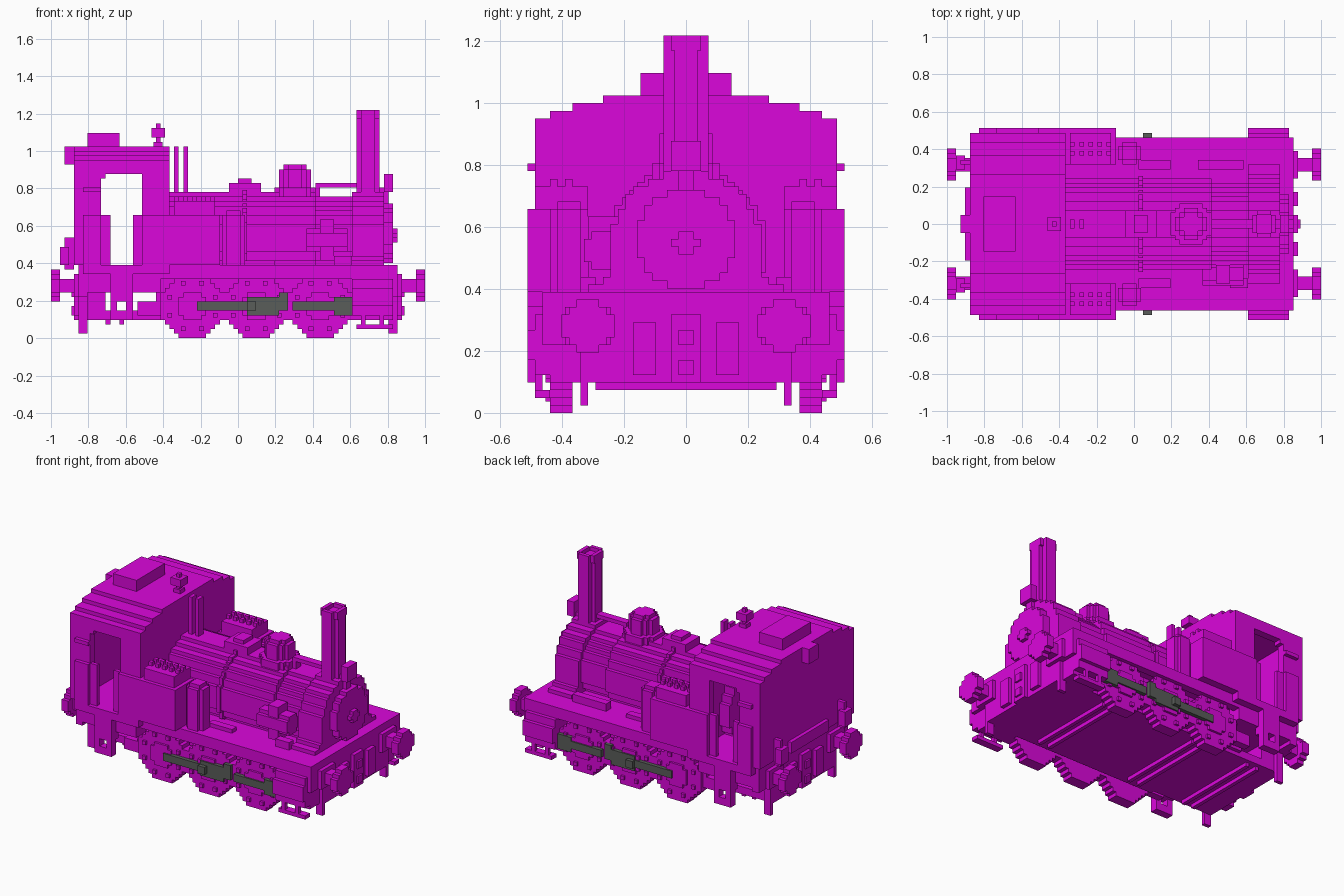
import bpy
import bmesh
import math

UNIT = 2 / 82  # edge of one building block

if "Cube" in bpy.data.objects:
    bpy.data.objects.remove(bpy.data.objects["Cube"], do_unlink=True)


def make_material(name, color):
    mat = bpy.data.materials.new(name)
    mat.use_nodes = True
    mat.diffuse_color = color
    mat.node_tree.nodes["Principled BSDF"].inputs["Base Color"].default_value = color
    return mat


paint = make_material("magenta paint", (0.71, 0.002, 0.71, 1))
steel = make_material("dark grey steel", (0.1, 0.11, 0.1, 1))


def box(x0, x1, y0, y1, z0, z1):
    """Block as an outline, an axis and a range, all in block units."""
    return [(x0, y0), (x1, y0), (x1, y1), (x0, y1)], "z", z0, z1


def wide(x0, x1, half, z0, z1):
    return box(x0, x1, -half, half, z0, z1)


def disc(axis, u, v, r, lo, hi):
    """Round bar with a stepped, blocky outline."""
    odd = r % 1
    right, left = [], []
    for row in range(int(2 * r)):
        low = row - r
        chord = math.sqrt(r * r - (low + 0.5) ** 2)
        half = max(math.floor(chord - odd + 0.5) + odd, 0.5)
        for edge in (low, low + 1):
            right.append((u + half, v + edge))
            left.append((u - half, v + edge))
    outline = right + left[::-1]
    clean = [p for i, p in enumerate(outline) if p != outline[i - 1]]
    return clean, axis, lo, hi


def part(name, *solids, material=paint, mirror=False):
    bm = bmesh.new()
    place = {
        "x": lambda u, v, w: (w, u, v),
        "y": lambda u, v, w: (u, w, v),
        "z": lambda u, v, w: (u, v, w),
    }
    for outline, axis, lo, hi in solids:
        rings = []
        for w in (lo, hi):
            rings.append([bm.verts.new([c * UNIT for c in place[axis](u, v, w)])
                          for u, v in outline])
        bottom, top = rings
        bm.faces.new(bottom)
        bm.faces.new(top)
        for i in range(len(outline)):
            bm.faces.new((bottom[i - 1], bottom[i], top[i], top[i - 1]))
    bmesh.ops.recalc_face_normals(bm, faces=bm.faces)
    mesh = bpy.data.meshes.new(name)
    bm.to_mesh(mesh)
    bm.free()
    mesh.materials.append(material)
    obj = bpy.data.objects.new(name, mesh)
    bpy.context.scene.collection.objects.link(obj)
    if mirror:
        mod = obj.modifiers.new("Mirror", "MIRROR")
        mod.use_axis = (False, True, False)
        mod.use_mirror_merge = False
    return obj


# Chassis
part("running_plate", wide(-35, 35, 19, 14, 16))
part("valance", box(-35, 34, 17, 19, 13, 15), box(-34, -17, 14, 19, 10, 14), mirror=True)
part("main_frame", wide(-17, 34, 14, 4, 14))
part("rear_frame", wide(-34, -17, 14, 10, 14), wide(-34, -29, 13, 4, 10),
     wide(-29, -17, 13, 4, 6), wide(-22, -17, 14, 5, 8))
for x in (-27, -10, 18):
    part("cross_bar", wide(x - 2, x - 1, 12, 3, 5), wide(x + 1, x + 2, 12, 3, 5))

# Both ends: beam, buffers, hooks and rail guards
for side, end in ((1, "front"), (-1, "rear")):
    def along(a, b):
        return sorted((side * a, side * b))

    part(end + "_beam", wide(*along(33, 35), 19, 9, 16), wide(*along(33, 35), 13, 4, 10))
    part(end + "_buffer",
         box(*along(35, 36), 10, 16, 9, 14),
         disc("x", 13, 11.5, 1.5, *along(36, 39)),
         disc("x", 13, 11.5, 3.5, *along(39, 41)), mirror=True)
    part(end + "_coupling", wide(*along(35, 36), 2, 4, 13),
         wide(*along(36, 36.5), 1, 5, 7), wide(*along(36, 36.5), 1, 9, 11))
    part(end + "_plate", box(*along(35, 36), 4, 7, 5, 12), mirror=True)
    part(end + "_rail_guard", box(*along(33, 35), 13, 14, 1, 10), mirror=True)

# Wheels with hubs and rim studs
for x in (-10, 4, 18):
    studs = []
    for i in range(8):
        angle = math.tau * (i + 0.5) / 8
        sx, sz = x + round(5 * math.cos(angle)), 7 + round(5 * math.sin(angle))
        studs.append(box(sx - 0.5, sx + 0.5, 18, 18.6, sz - 0.5, sz + 0.5))
    part("wheel", disc("y", x, 7, 7, 15, 18), disc("y", x, 7, 3, 18, 18.6),
         *studs, mirror=True)

# Coupling rods
part("rear_rod", box(-9, 11, 18, 19, 6, 8), box(2, 9, 18, 19, 5, 9),
     box(2, 4, 19, 20, 6, 8), box(9, 11, 18, 19, 7, 10), material=steel, mirror=True)
part("front_rod", box(12, 25, 18, 19, 6, 8), box(21, 25, 18, 19, 5, 9),
     material=steel, mirror=True)

# Cylinders and lower steps
part("cylinder", disc("x", 16, 9, 5, 25, 34), box(26, 33, 14, 19, 12, 15), mirror=True)
part("front_step", box(26, 34, 18, 20, 2, 3), box(27, 28, 19, 20, 3, 6),
     box(31, 32, 19, 20, 3, 6), mirror=True)
part("cab_step", box(-28, -23, 19, 21, 4, 6), box(-28, -23, 18, 21, 8, 10),
     box(-28, -26.5, 19, 21, 6, 8), box(-24.5, -23, 19, 21, 6, 8),
     box(-28, -23, 18, 21, 10, 14), mirror=True)
part("brake_hanger", box(-22, -17, 15, 17, 5, 8), box(-18, -17, 15, 17, 8, 12), mirror=True)

# Boiler, firebox, band and smokebox
part("boiler", disc("x", 0, 22, 10, -20, 17), disc("x", 0, 22, 9, 17, 25))
part("firebox", wide(-16, -4, 10, 16, 22))
part("boiler_band", disc("x", 0, 22, 10.5, 1, 2))
part("smokebox", disc("x", 0, 22, 10, 25, 32), wide(25, 32, 10, 16, 22))
part("smokebox_saddle", wide(25, 32, 13, 16, 17), wide(25, 32, 11, 17, 18))
part("smokebox_door", disc("x", 0, 23, 6.5, 32, 34))
part("door_handle", wide(34, 35, 1, 21, 24), wide(34, 35, 2, 22, 23))
part("top_lamp", wide(32, 34, 2, 32, 36), wide(31, 33, 1, 29, 33))

# Chimney with a hollow top, dome, valve box and fittings
part("chimney", disc("z", 28.5, 0, 2.5, 31, 49), wide(27, 30, 3, 31, 48),
     wide(26, 27, 2, 48, 50), wide(30, 31, 2, 48, 50))
part("chimney_lip", box(27, 30, 2, 3, 48, 50), mirror=True)
part("dome", disc("z", 12.5, 0, 4.5, 30, 33), disc("z", 12.5, 0, 3.5, 33, 37),
     disc("z", 12.5, 0, 2.5, 37, 38))
part("valve_box", wide(-2, 5, 3, 31, 34), wide(0, 3, 2, 34, 35))
part("top_pipe", wide(17, 26, 1, 33, 34), wide(17, 18, 1, 30, 33))
for x in (-14, -12):
    part("steam_pipe", wide(x, x + 1, 1, 30, 42))

# Equipment beside the boiler
part("side_reservoir", disc("z", -1, 15.5, 2.5, 16, 27), disc("z", -1, 15.5, 1.5, 27, 28),
     mirror=True)
part("pump", disc("x", -11, 21.5, 2.5, 15, 24), box(18, 21, -13, -9, 17, 26),
     box(21, 25, -14, -12, 16, 18))
part("plate_box", box(14, 24, 12, 14, 16, 18))
part("reservoir_foot", box(1, 8, 12, 14, 16, 17), mirror=True)

# Side bunkers with loose coal
lumps = [box(x, x + 1, y, y + 1, 30, 31)
         for x in range(-14, -5, 2) for y in range(15, 19, 2)]
part("bunker", box(-15, -4, 13, 21, 16, 27), box(-14, -5, 13, 20, 27, 30), *lumps, mirror=True)

# Cab shell with open doorways
part("cab_side",
     box(-36, -30, 18, 20, 16, 39), box(-21, -15, 18, 20, 16, 39),
     box(-30, -21, 18, 20, 36, 39), box(-30, -29, 18, 20, 35, 36),
     box(-34, -30, 18, 21, 14, 27), box(-21, -15, 18, 21, 14, 27),
     box(-30, -28, 19, 20, 16, 27), box(-23, -21, 19, 20, 16, 27),
     box(-34, -30, 20, 21, 32, 33), mirror=True)
part("cab_end_walls", wide(-36, -34, 20, 16, 39), wide(-17, -15, 20, 16, 39))
part("cab_sill", wide(-34, -15, 21, 14, 16))
part("cab_roof", *[wide(-36, -15, half, z, z + 1)
                   for half, z in ((20, 38), (18, 39), (15, 40), (11, 41))])
part("roof_vent", wide(-33, -26, 6, 42, 45))
part("whistle", wide(-18, -17, 0.5, 42, 47), wide(-19, -16, 1.5, 44, 46),
     wide(-18.5, -16.5, 1, 42, 43))

# Rear lamps and shelf
part("rear_roof_lamp", wide(-38, -36, 2, 38, 42))
part("rear_lamp", box(-39, -37, 12, 15, 16, 20), box(-38, -36, 13, 14, 15, 22), mirror=True)
part("rear_shelf", wide(-37, -36, 8, 16, 19))
